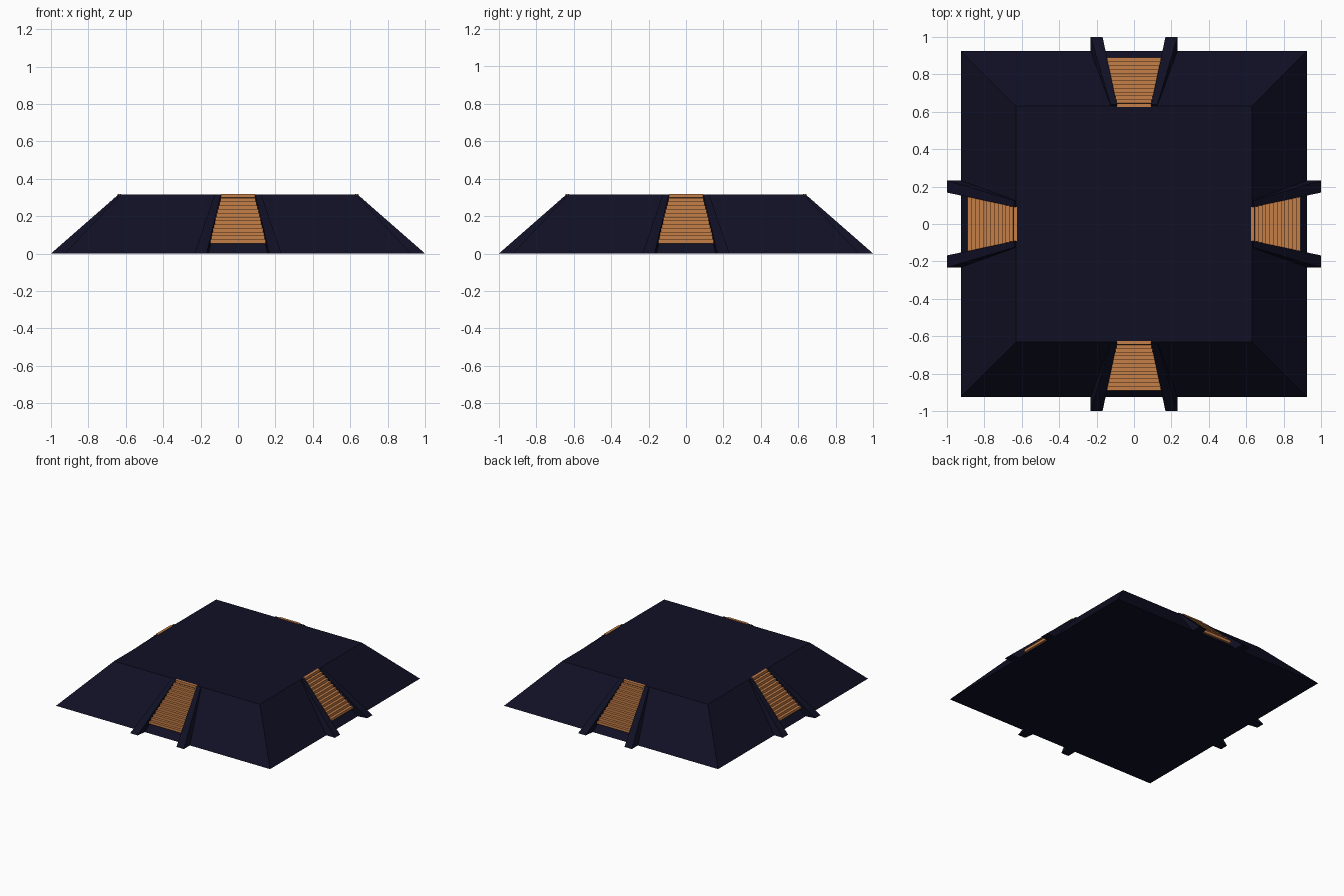
import bpy, bmesh, math
from mathutils import Matrix

cube = bpy.data.objects.get("Cube")
if cube:
    bpy.data.objects.remove(cube, do_unlink=True)


def material(name, color):
    m = bpy.data.materials.new(name)
    m.use_nodes = True
    m.diffuse_color = (*color, 1)
    m.node_tree.nodes["Principled BSDF"].inputs["Base Color"].default_value = (*color, 1)
    return m


NAVY = material("dark navy", (0.005, 0.005, 0.018))
COPPER = material("copper orange", (0.56, 0.21, 0.065))

HEIGHT = 0.315
BASE, TOP = 0.925, 0.63
STEPS = 13


def add_hull(bm, points):
    """Add a convex solid around the points."""
    verts = [bm.verts.new(p) for p in points]
    bmesh.ops.convex_hull(bm, input=verts)


def finish(bm, name, mat, angle=0.0):
    bmesh.ops.dissolve_limit(bm, angle_limit=0.001, verts=bm.verts, edges=bm.edges)
    bmesh.ops.recalc_face_normals(bm, faces=bm.faces)
    bm.transform(Matrix.Rotation(angle, 4, "Z"))
    mesh = bpy.data.meshes.new(name)
    bm.to_mesh(mesh)
    bm.free()
    mesh.materials.append(mat)
    obj = bpy.data.objects.new(name, mesh)
    bpy.context.collection.objects.link(obj)


def square(half, z):
    return [(x, y, z) for x in (-half, half) for y in (-half, half)]


# Flat-topped sloping platform
bm = bmesh.new()
add_hull(bm, square(BASE, 0) + square(TOP, HEIGHT))
finish(bm, "platform", NAVY)


def build_stairs(name, angle):
    """Flight of steps narrowing upward, each step running back into the slope."""
    bm = bmesh.new()
    low, high = 0.055, HEIGHT + 0.003
    rise = (high - low) / STEPS
    for i in range(STEPS):
        t = i / (STEPS - 1)
        half = 0.148 + (0.09 - 0.148) * t
        front = -0.89 + (0.89 - 0.645) * t
        z = low + i * rise
        add_hull(bm, [(x, y, h) for x in (-half, half)
                      for y in (front, front + 0.04 - 0.02 * t)
                      for h in (z, z + rise)])
    finish(bm, name, COPPER, angle)


def build_rail(name, side, angle):
    """Wedge-shaped rail from a foot on the ground up to the platform edge."""
    bm = bmesh.new()
    points = [(0.232, -1, 0), (0.168, -1, 0), (0.232, -0.88, 0), (0.15, -0.88, 0),
              (0.125, -0.64, HEIGHT), (0.092, -0.64, HEIGHT),
              (0.125, -0.63, HEIGHT - 0.01), (0.092, -0.63, HEIGHT - 0.01)]
    add_hull(bm, [(side * x, y, z) for x, y, z in points])
    finish(bm, name, NAVY, angle)


# One flight with two rails on each of the four sides
for i, label in enumerate(("front", "left", "back", "right")):
    turn = i * math.pi / 2
    build_stairs(f"{label}_stairs", turn)
    for side, hand in ((1, "left"), (-1, "right")):
        build_rail(f"{label}_stairs_{hand}_rail", side, turn)
